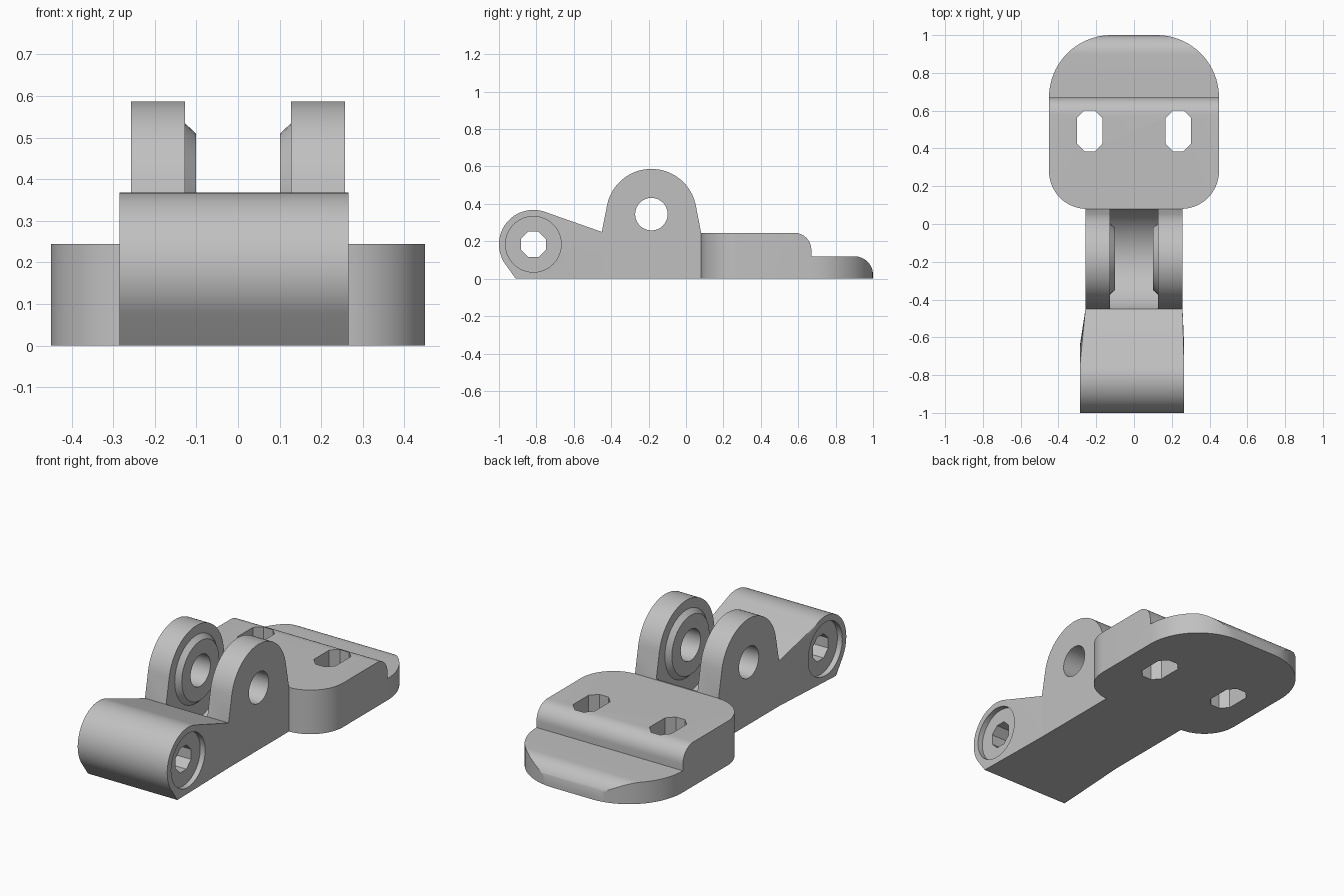
import bpy, bmesh
from math import sin, cos, radians
from mathutils import Vector

cube = bpy.data.objects.get("Cube")
if cube:
    bpy.data.objects.remove(cube, do_unlink=True)

grey = bpy.data.materials.new("light_grey")
grey.use_nodes = True
colour = (0.53, 0.53, 0.53, 1)
grey.diffuse_color = colour
grey.node_tree.nodes["Principled BSDF"].inputs["Base Color"].default_value = colour

PIN = (-0.185, 0.345)     # lug hole centre (y, z)
BARREL = (-0.816, 0.184)  # barrel centre (y, z)


def arc(centre, r, a0, a1, n):
    steps = [radians(a0 + (a1 - a0) * i / n) for i in range(n + 1)]
    return [(centre[0] + r * cos(a), centre[1] + r * sin(a)) for a in steps]


def finish(name, bm):
    bmesh.ops.recalc_face_normals(bm, faces=bm.faces)
    mesh = bpy.data.meshes.new(name)
    bm.to_mesh(mesh)
    bm.free()
    mesh.materials.append(grey)
    ob = bpy.data.objects.new(name, mesh)
    bpy.context.collection.objects.link(ob)
    return ob


def prism(name, outline, lo, hi, axis="X"):
    """Extrude a (y, z) outline along x, or an (x, y) outline along z."""
    bm = bmesh.new()
    place = (lambda p, d: (d, *p)) if axis == "X" else (lambda p, d: (*p, d))
    face = bm.faces.new([bm.verts.new(place(p, lo)) for p in outline])
    out = bmesh.ops.extrude_face_region(bm, geom=[face])
    step = Vector(place((0, 0), hi - lo))
    bmesh.ops.translate(bm, vec=step, verts=[v for v in out["geom"] if isinstance(v, bmesh.types.BMVert)])
    return finish(name, bm)


def disc(name, centre, r, lo, hi, n=48, turn=0):
    return prism(name, arc(centre, r, turn, 360 + turn, n)[:-1], lo, hi)


def combine(ob, tool, operation="DIFFERENCE"):
    mod = ob.modifiers.new("cut", "BOOLEAN")
    mod.operation, mod.solver, mod.object = operation, "EXACT", tool
    bpy.context.view_layer.objects.active = ob
    bpy.ops.object.modifier_apply(modifier=mod.name)
    bpy.data.objects.remove(tool, do_unlink=True)


# Arm: barrel end tapering into the narrower lug base
bm = bmesh.new()
rim = arc(BARREL, 0.184, 0, 215, 40) + [(-0.91, 0)]
for x in (-0.285, 0.265):
    for y, z in rim:
        bm.verts.new((x, y, z))
for x in (-0.257, 0.257):
    for z in (0, 0.25):
        bm.verts.new((x, -0.45, z))
bmesh.ops.convex_hull(bm, input=bm.verts)
bmesh.ops.dissolve_limit(bm, angle_limit=0.002, verts=bm.verts, edges=bm.edges)
arm = finish("barrel_arm", bm)
combine(arm, disc("bore", BARREL, 0.073, -0.5, 0.5, 8, 22.5))
combine(arm, disc("recess", BARREL, 0.149, 0.235, 0.4))
combine(arm, disc("recess", BARREL, 0.149, -0.4, -0.255))

# Pair of lugs on a shared base with a rounded trough between them
outline = [(-0.45, 0), (0.08, 0), (0.08, 0.25)] + arc(PIN, 0.242, 10, 170, 40) + [(-0.45, 0.25)]
lugs = prism("lug_pair", outline, -0.257, 0.257)
combine(lugs, disc("trough", PIN, 0.2815, -0.127, 0.127, 64))
combine(lugs, disc("pin_hole", PIN, 0.087, -0.5, 0.5, 32))

# Tapered bosses on the inner lug faces
for side, name in ((-1, "right_boss"), (1, "left_boss")):
    bm = bmesh.new()
    rings = []
    for x, r in ((0.13, 0.087), (0.13, 0.192), (0.101, 0.165), (0.101, 0.087)):
        rings.append([bm.verts.new((side * x, y, z)) for y, z in arc(PIN, r, 0, 360, 32)[:-1]])
    for k in range(4):
        a, b = rings[k], rings[(k + 1) % 4]
        for i in range(32):
            j = (i + 1) % 32
            bm.faces.new((a[i], a[j], b[j], b[i]))
    finish(name, bm)

# Mounting flange: stepped side profile trimmed to a rounded plan
side_profile = ([(0.08, 0), (1, 0)] + arc((0.9, 0.02), 0.1, 0, 90, 12)
                + [(0.67, 0.12)] + arc((0.58, 0.155), 0.09, 0, 90, 12) + [(0.08, 0.245)])
flange = prism("mounting_flange", side_profile, -0.5, 0.5)
half = arc((0.25, 0.28), 0.2, -90, 0, 16) + arc((0.12, 0.67), 0.33, 0, 90, 20)
plan = half + [(-x, y) for x, y in reversed(half)]
combine(flange, prism("plan", plan, -0.1, 0.4, "Z"), "INTERSECT")

# Screw slots with chamfered ends
for x in (-0.235, 0.235):
    slot = [(x + sx * dx, 0.493 + sy * dy) for sx, sy, dx, dy in (
        (1, -1, 0.028, 0.108), (1, -1, 0.067, 0.068), (1, 1, 0.067, 0.068), (1, 1, 0.028, 0.108),
        (-1, 1, 0.028, 0.108), (-1, 1, 0.067, 0.068), (-1, -1, 0.067, 0.068), (-1, -1, 0.028, 0.108))]
    combine(flange, prism("slot", slot, -0.1, 0.4, "Z"))

# Smooth curves, sharp edges
bpy.ops.object.select_all(action="DESELECT")
for name in ("barrel_arm", "lug_pair", "right_boss", "left_boss", "mounting_flange"):
    ob = bpy.data.objects[name]
    ob.select_set(True)
    bpy.context.view_layer.objects.active = ob
bpy.ops.object.shade_smooth_by_angle(angle=radians(25))
